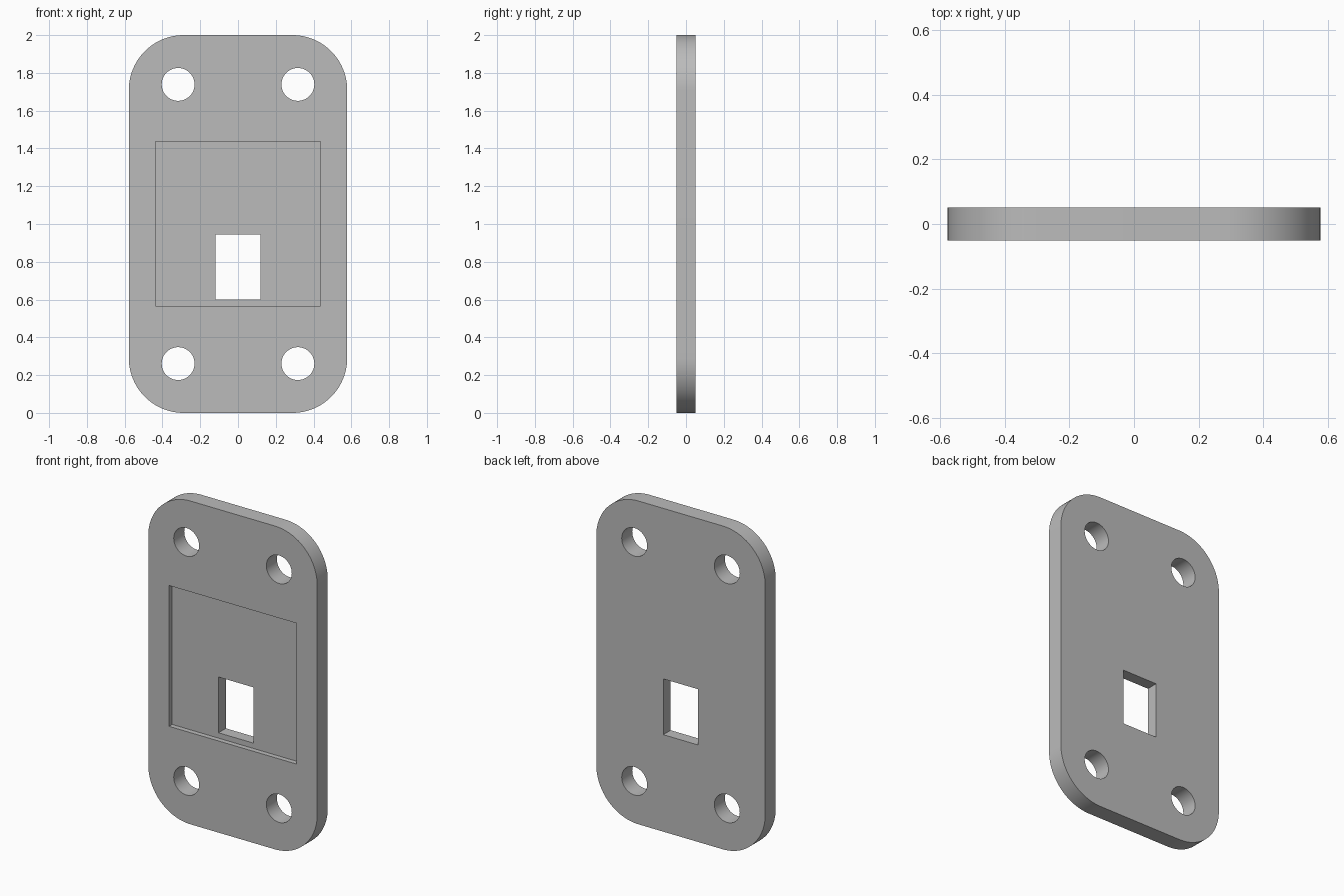
import bpy, bmesh, math

if "Cube" in bpy.data.objects:
    bpy.data.objects.remove(bpy.data.objects["Cube"], do_unlink=True)

HALF_W, HEIGHT, HALF_T = 0.578, 2.0, 0.0515
CORNER_R, MID_Z = 0.29, 1.0

grey = bpy.data.materials.new("plain grey")
grey.use_nodes = True
colour = (0.5, 0.5, 0.5, 1)
grey.diffuse_color = colour
grey.node_tree.nodes["Principled BSDF"].inputs["Base Color"].default_value = colour


def prism(name, outline, y0, y1):
    """Extrude an x-z outline from y0 to y1."""
    bm = bmesh.new()
    face = bm.faces.new([bm.verts.new((x, y0, z)) for x, z in outline])
    moved = bmesh.ops.extrude_face_region(bm, geom=[face])["geom"]
    verts = [v for v in moved if isinstance(v, bmesh.types.BMVert)]
    bmesh.ops.translate(bm, verts=verts, vec=(0, y1 - y0, 0))
    bmesh.ops.recalc_face_normals(bm, faces=bm.faces)
    mesh = bpy.data.meshes.new(name)
    bm.to_mesh(mesh)
    bm.free()
    mesh.materials.append(grey)
    obj = bpy.data.objects.new(name, mesh)
    bpy.context.collection.objects.link(obj)
    return obj


def arc(cx, cz, r, start, sweep, steps):
    angles = [math.radians(start + sweep * i / steps) for i in range(steps + 1)]
    return [(cx + r * math.cos(a), cz + r * math.sin(a)) for a in angles]


def rectangle(half_w, z0, z1):
    return [(-half_w, z0), (half_w, z0), (half_w, z1), (-half_w, z1)]


# Plate with rounded corners
dx, dz = HALF_W - CORNER_R, HEIGHT / 2 - CORNER_R
outline = []
for i, (sx, sz) in enumerate([(1, 1), (-1, 1), (-1, -1), (1, -1)]):
    outline += arc(sx * dx, MID_Z + sz * dz, CORNER_R, 90 * i, 90, 24)
plate = prism("mounting_plate", outline, -HALF_T, HALF_T)

# Shallow front recess, through window and four screw holes
cutters = [
    prism("recess_cutter", rectangle(0.436, 0.567, 1.438), -0.2, -HALF_T + 0.031),
    prism("window_cutter", rectangle(0.119, 0.6, 0.945), -0.2, 0.2),
]
for sx in (-1, 1):
    for sz in (-1, 1):
        hole = arc(sx * 0.317, MID_Z + sz * 0.739, 0.087, 0, 360, 48)[:-1]
        cutters.append(prism("screw_hole_cutter", hole, -0.2, 0.2))

bpy.context.view_layer.objects.active = plate
for cutter in cutters:
    cutter.hide_render = True
    cut = plate.modifiers.new(cutter.name, "BOOLEAN")
    cut.operation, cut.solver, cut.object = "DIFFERENCE", "EXACT", cutter
    bpy.ops.object.modifier_apply(modifier=cut.name)
    bpy.data.objects.remove(cutter, do_unlink=True)

# Smooth round walls, crisp rims
bpy.ops.object.select_all(action="DESELECT")
plate.select_set(True)
bpy.ops.object.shade_smooth_by_angle(angle=math.radians(30))
